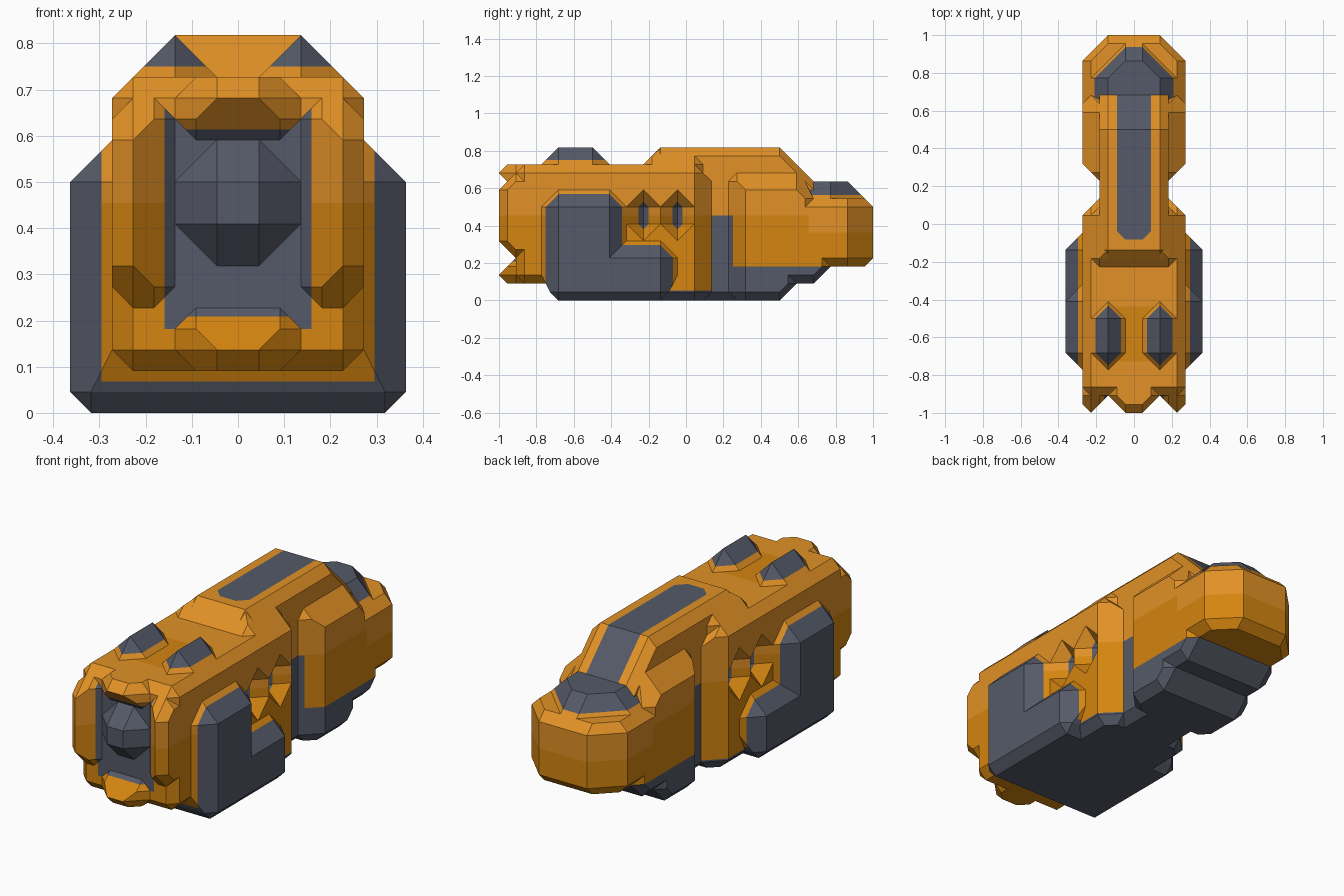
import bpy, bmesh
from mathutils import Vector

if "Cube" in bpy.data.objects:
    bpy.data.objects.remove(bpy.data.objects["Cube"])

U = 1 / 11          # the model sits on a grid of 22 cells along its length


def material(name, rgb):
    m = bpy.data.materials.new(name)
    m.diffuse_color = (*rgb, 1)
    m.use_nodes = True
    m.node_tree.nodes["Principled BSDF"].inputs["Base Color"].default_value = m.diffuse_color
    return m


MATS = [material("orange", (0.752, 0.283, 0.019)),
        material("deep_orange", (0.66, 0.235, 0.005)),
        material("slate", (0.091, 0.102, 0.138))]
LIGHT, DEEP, DARK = 0, 1, 2


def box(x, y0, y1, z0, z1, r=0.5):
    """Box grown by r along each axis, so its edges come out chamfered; x is half width or a range."""
    x0, x1 = x if isinstance(x, tuple) else (-x, x)
    grow = [Vector(d) * r for d in ((1, 0, 0), (-1, 0, 0), (0, 1, 0), (0, -1, 0), (0, 0, 1), (0, 0, -1))]
    return [Vector((a, b, c)) + g for a in (x0, x1) for b in (y0, y1) for c in (z0, z1) for g in grow]


def hull(name, *boxes):
    """One convex faceted block wrapped round the given boxes."""
    bm = bmesh.new()
    for b in boxes:
        for p in b:
            bm.verts.new(p)
    bmesh.ops.remove_doubles(bm, verts=bm.verts, dist=1e-4)
    bmesh.ops.convex_hull(bm, input=bm.verts)
    bmesh.ops.delete(bm, geom=[v for v in bm.verts if not v.link_faces], context='VERTS')
    bmesh.ops.dissolve_limit(bm, angle_limit=0.01, verts=bm.verts, edges=bm.edges)
    bmesh.ops.recalc_face_normals(bm, faces=bm.faces)
    me = bpy.data.meshes.new(name)
    bm.to_mesh(me)
    bm.free()
    ob = bpy.data.objects.new(name, me)
    bpy.context.collection.objects.link(ob)
    return ob


def orange(c):
    """Deeper orange on the lower half, dropping towards the tail."""
    return DEEP if c.z < (5 if c.y < 7.2 else 4) else LIGHT


def finish(ob, rule, cuts=(), mirror=False):
    """Cut the colour borders into the mesh, colour the faces by rule, scale to size."""
    bm = bmesh.new()
    bm.from_mesh(ob.data)
    for normal, d in list(cuts) + [((0, 0, 1), 5), ((0, 0, 1), 4), ((0, 1, 0), 7.2)]:
        n = Vector(normal)
        bmesh.ops.bisect_plane(bm, geom=bm.verts[:] + bm.edges[:] + bm.faces[:],
                               plane_co=n * d / n.length_squared, plane_no=n)
    ob.data.materials.clear()
    for m in MATS:
        ob.data.materials.append(m)
    for f in bm.faces:
        f.material_index = rule(f.calc_center_median())
    bmesh.ops.scale(bm, vec=(U, U, U), verts=bm.verts)
    bm.to_mesh(ob.data)
    bm.free()
    if mirror:
        ob.modifiers.new("mirror", 'MIRROR').use_mirror_merge = False


X, Y, Z = (1, 0, 0), (0, 1, 0), (0, 0, 1)


def both(d):
    return [(X, d), (X, -d)]


# Front body, with four diamond-shaped pits cut into its sides
body = hull("front_body", box(2.5, -9.5, 0.5, 1.5, 7.5), box(2, 0.5, 1, 1.5, 7))
cutters = []
for side in (3, -3):
    for y in (-2.5, -0.5):
        c = hull("pit_cutter", box((side, side), y, y, 4.5, 5.5, 1))
        c.hide_render = True
        cutters.append(c)
        mod = body.modifiers.new("pit", 'BOOLEAN')
        mod.object, mod.operation, mod.solver = c, 'DIFFERENCE', 'EXACT'
bpy.context.view_layer.update()
cut = bpy.data.meshes.new_from_object(body.evaluated_get(bpy.context.evaluated_depsgraph_get()))
body.modifiers.clear()
body.data = cut
for c in cutters:
    bpy.data.objects.remove(c)


def body_rule(c):
    if c.y < -9.9 and abs(c.x) < 1.75 and 2 < c.z < 7:
        return DARK                                         # grille recess
    if -4 < c.y < 0.2 and 2 < abs(c.x) < 2.3 and 4.2 < c.z < 5.8:
        return DARK                                         # pit floors
    if c.z > 7.95 and -8 < c.y < -4.8 and abs(c.x) < 1.75:
        return DEEP                                         # patch between the lamps
    return orange(c)


finish(body, body_rule, both(1.75) + both(2.3) + [(Z, 2), (Z, 7), (Y, -8), (Y, -4.8)])

# Front face: posts, brow, lip and nose
finish(hull("front_post", box((2.5, 2.5), -10.5, -10.5, 3.5, 6.5), box((2, 2.5), -10, -9.5, 3, 7)),
       lambda c: DARK if c.x < 1.75 else orange(c), [(X, 1.75)], True)
finish(hull("brow", box(0.5, -10.5, -10.5, 7.5, 7.5), box(1, -10, -9.5, 7, 7.5)),
       lambda c: DARK if c.z < 6.75 else LIGHT, [(Z, 6.75)])
finish(hull("lower_lip", box(0.5, -10.5, -10.5, 1.5, 1.5), box(1, -10, -9.5, 1.5, 2)),
       lambda c: DARK if c.z > 2.3 else DEEP, [(Z, 2.3)])
finish(hull("nose", box(0.5, -10, -10, 4.5, 5.5, 1)), lambda c: DARK)

# Roof lamps
finish(hull("roof_lamp", box((1.5, 1.5), -7.5, -5.5, 8, 8, 1)),
       lambda c: DARK if c.z > 8.25 else LIGHT, [(Z, 8.25)], True)


# Fenders: tall front part and low step behind, joined by the chassis
def fender_rule(c):
    return DARK if abs(c.x) > 3.25 or c.z < 0.75 else orange(c)


fender_cuts = both(3.25) + [(Z, 0.75)]
finish(hull("tall_fender", box((2, 3), -7.5, -4.5, 2, 5.5, 1), box((2, 3.5), -7.5, -4.5, 0.5, 1.5)),
       fender_rule, fender_cuts, True)
finish(hull("low_step", box(3, -7.5, -1.5, 1.5, 2.5, 1), box(3.5, -7.5, -1.5, 0.5, 1.5)),
       fender_rule, fender_cuts)
finish(hull("chassis", box(2.5, -7.5, 0.5, 0.5, 1.5), box(2, 0.5, 1, 0.5, 1.5)),
       lambda c: DARK if c.z < 0.6 else DEEP, [(Z, 0.6)])

# Narrow neck between the front and rear
finish(hull("neck", box(1.5, 0, 3.5, 0.5, 7.5)), lambda c: DARK if c.z < 5 else LIGHT)

# Cabin with a dark stripe running along the roof and down the back
finish(hull("cabin", box(1.5, -1.5, 5.5, 6.5, 8.5), box(1.5, -1, 7.5, 6.5, 6.5)),
       lambda c: DARK if c.y > -0.9 and abs(c.x) < 1 and abs(c.x) - c.y < 1.4 and c.z > 6.2 else LIGHT,
       both(1) + [(Y, -0.9), ((1, -1, 0), 1.4), ((-1, -1, 0), 1.4)])
finish(hull("cabin_shoulder", box(1.5, -1.5, 0, 8, 8.45), box(2, -2, 0.5, 7.5, 8)), lambda c: LIGHT)


# Rear body: shoulders, tail and stepped keel
def rear_rule(c):
    return DARK if c.z < 2 or (c.y < 2.75 and c.z < 5) else orange(c)


rear_cuts = [(Z, 2), (Y, 2.75)]
finish(hull("rear_shoulder", box(2.5, 3.5, 6.5, 2.5, 6.5), box(2, 3, 6.5, 2.5, 7), box(2.5, 3.5, 7, 2.5, 6)),
       rear_rule, rear_cuts)
finish(hull("tail", box(2.5, 3.5, 9.5, 2.5, 5.5), box(1.5, 3.5, 10.5, 2.5, 5.5)), rear_rule, rear_cuts)
finish(hull("keel_front", box(2.5, 3.5, 5.5, 0.5, 2.5), box(2, 3, 5.5, 0.5, 2.5), box(2.5, 3.5, 6, 1, 2.5)),
       rear_rule, rear_cuts)
finish(hull("keel_rear", box(2.5, 3.5, 7.5, 1.5, 2.5), box(2.5, 3.5, 8, 2, 2.5)), rear_rule, rear_cuts)

# Dark raised cap on the tail
finish(hull("tail_cap", box(1.5, 6.5, 8.5, 6, 6, 1), box(0.5, 6.5, 9.5, 6, 6, 1)),
       lambda c: DARK if c.z > 6.2 else LIGHT, [(Z, 6.2)])
